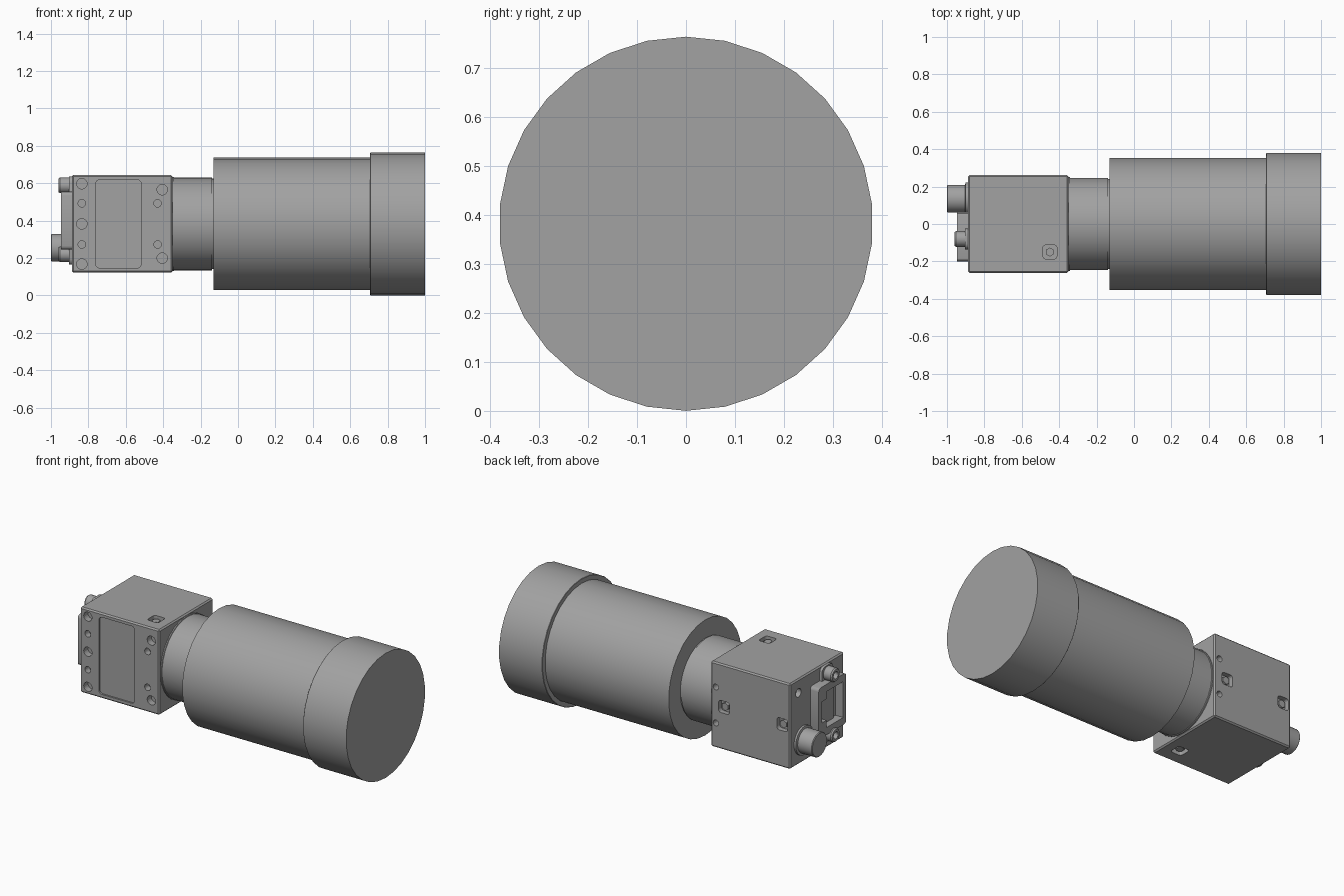
import bpy, bmesh, math
from mathutils import Matrix, Vector

if "Cube" in bpy.data.objects:
    bpy.data.objects.remove(bpy.data.objects["Cube"])

ZC = 0.382  # height of the optical axis
GREY = bpy.data.materials.new("dark_grey")
GREY.diffuse_color = (0.36, 0.36, 0.36, 1)
GREY.use_nodes = True
GREY.node_tree.nodes["Principled BSDF"].inputs["Base Color"].default_value = GREY.diffuse_color


def finish(name, bm, smooth=True):
    bmesh.ops.recalc_face_normals(bm, faces=bm.faces)
    me = bpy.data.meshes.new(name)
    bm.to_mesh(me)
    bm.free()
    me.materials.append(GREY)
    ob = bpy.data.objects.new(name, me)
    bpy.context.collection.objects.link(ob)
    if smooth:
        bpy.ops.object.select_all(action='DESELECT')
        ob.select_set(True)
        bpy.context.view_layer.objects.active = ob
        bpy.ops.object.shade_smooth_by_angle(angle=math.radians(30))
    return ob


def lathe(name, profile, y=0, z=ZC, n=30):
    """Closed solid turned around a line parallel to x; profile is (x, radius)."""
    bm = bmesh.new()
    rings = []
    for x, r in profile:
        rings.append([bm.verts.new((x, y + r * math.sin(2 * math.pi * i / n),
                                    z + r * math.cos(2 * math.pi * i / n))) for i in range(n)])
    for a, b in zip(rings, rings[1:]):
        for i in range(n):
            j = (i + 1) % n
            bm.faces.new((a[i], a[j], b[j], b[i]))
    bm.faces.new(rings[0])
    bm.faces.new(rings[-1])
    return finish(name, bm)


def add_box(bm, lo, hi, bevel=0, axis=None, segs=3):
    """Box from lo to hi; bevels all edges, or only those along one axis."""
    lo, hi = Vector(lo), Vector(hi)
    m = Matrix.Translation((lo + hi) / 2) @ Matrix.Diagonal((*(hi - lo), 1))
    verts = bmesh.ops.create_cube(bm, size=1, matrix=m)['verts']
    if bevel:
        edges = {e for v in verts for e in v.link_edges}
        if axis is not None:
            edges = {e for e in edges
                     if abs((e.verts[0].co - e.verts[1].co).normalized()[axis]) > 0.9}
        bmesh.ops.bevel(bm, geom=list(edges), offset=bevel, segments=segs,
                        affect='EDGES', profile=0.5)


def add_cyl(bm, centre, axis, r, depth, n=20):
    d = Vector([1.0 if i == axis else 0.0 for i in range(3)])
    m = Matrix.Translation(centre) @ d.to_track_quat('Z', 'Y').to_matrix().to_4x4()
    bmesh.ops.create_cone(bm, cap_ends=True, segments=n, radius1=r, radius2=r,
                          depth=depth, matrix=m)


def cut(ob, bm):
    cutter = finish(ob.name + "_cutter", bm, False)
    cutter.hide_render = True
    bpy.ops.object.select_all(action='DESELECT')
    ob.select_set(True)
    bpy.context.view_layer.objects.active = ob
    mod = ob.modifiers.new("cut", 'BOOLEAN')
    mod.operation, mod.solver, mod.object = 'DIFFERENCE', 'EXACT', cutter
    bpy.ops.object.modifier_apply(modifier=mod.name)
    bpy.data.objects.remove(cutter)
    bpy.ops.object.shade_smooth_by_angle(angle=math.radians(30))


# lens: barrel, front hood and mount neck
lathe("lens_barrel", [(-0.13, 0.354), (0.71, 0.354)])
lathe("lens_hood", [(0.707, 0.38), (0.709, 0.382), (1.0, 0.382)])
lathe("mount_neck", [(-0.37, 0.238), (-0.352, 0.252), (-0.343, 0.252), (-0.341, 0.248),
                     (-0.14, 0.248), (-0.138, 0.242), (-0.125, 0.242)])

# camera housing
X0, X1, H = -0.888, -0.35, 0.261
bm = bmesh.new()
add_box(bm, (X0, -H, ZC - H), (X1, H, ZC + H), 0.008, segs=1)
housing = finish("camera_housing", bm)

# holes, pockets and label recess in the housing
bm = bmesh.new()
front = [(-0.835, 0.215, 0.028), (-0.835, 0.11, 0.02), (-0.405, 0.183, 0.028), (-0.43, 0.11, 0.02)]
for x, dz, r in front:
    for s in (-1, 1):
        add_cyl(bm, (x, -H, ZC + s * dz), 1, r, 0.08)
add_cyl(bm, (-0.835, -H, ZC), 1, 0.028, 0.08)
add_box(bm, (-0.76, -H - 0.02, ZC - 0.236), (-0.518, -H + 0.01, ZC + 0.236), 0.02, 1)
for s in (-1, 1):
    add_cyl(bm, (-0.385, H, ZC + s * 0.11), 1, 0.018, 0.08)
    add_box(bm, (-0.487, -0.187, ZC + s * H - 0.03), (-0.412, -0.112, ZC + s * H + 0.03), 0.016, 2)
for x in (-0.44, -0.835):
    add_box(bm, (x - 0.037, H - 0.03, ZC - 0.037), (x + 0.037, H + 0.03, ZC + 0.037), 0.016, 1)
add_cyl(bm, (X0, 0.18, 0.56), 0, 0.026, 0.06)
cut(housing, bm)

# screws sunk in the pockets
bm = bmesh.new()
for s in (-1, 1):
    add_cyl(bm, (-0.45, -0.15, ZC + s * (H - 0.025)), 2, 0.024, 0.03, 6)
for x in (-0.44, -0.835):
    add_cyl(bm, (x, H - 0.025, ZC), 1, 0.024, 0.03, 6)
finish("pocket_screws", bm)

# network socket with stepped opening
YS = -0.08
bm = bmesh.new()
add_box(bm, (-0.945, -0.2, 0.245), (-0.88, 0.065, 0.555), 0.02, 0)
socket = finish("network_socket", bm)
for a, y1 in ((0.11, -0.01), (0.065, 0.035)):
    bm = bmesh.new()
    add_box(bm, (-0.96, -0.172 if a > 0.1 else YS, 0.4 - a), (-0.892, y1, 0.4 + a))
    cut(socket, bm)

# socket backing plate and locking screw posts
bm = bmesh.new()
add_box(bm, (-0.904, -0.135, 0.165), (-0.88, -0.025, 0.635), 0.03, 0)
finish("socket_plate", bm)
for name, z in (("upper", 0.588), ("lower", 0.22)):
    post = lathe(name + "_screw_post", [(-0.88, 0.042), (-0.952, 0.042), (-0.96, 0.036)], YS, z, 20)
    bm = bmesh.new()
    add_cyl(bm, (-0.96, YS, z), 0, 0.022, 0.07, 16)
    cut(post, bm)

# round power connector with base collar
lathe("power_connector", [(-0.88, 0.088), (-0.9, 0.088), (-0.903, 0.074),
                          (-0.996, 0.074), (-1.0, 0.07)], 0.135, 0.255, 28)
